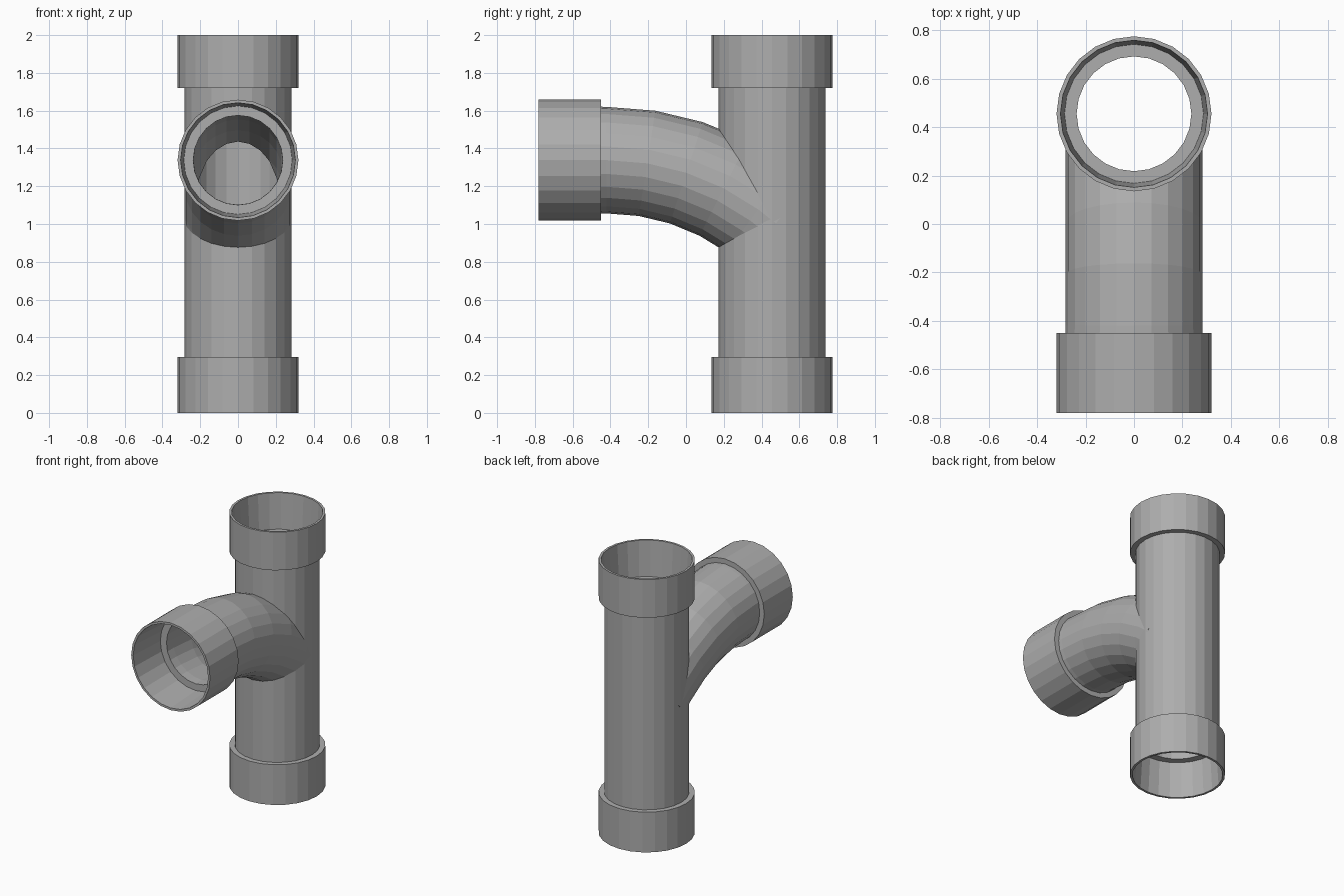
import bpy
import bmesh
from math import sin, cos, radians, tau
from mathutils import Vector

cube = bpy.data.objects.get("Cube")
if cube:
    bpy.data.objects.remove(cube, do_unlink=True)

SIDES = 24
AXIS_Y, BRANCH_Z = 0.455, 1.338
PIPE, COLLAR, BORE = 0.283, 0.32, 0.237
SOCKET, MOUTH = 0.287, 0.304

grey = bpy.data.materials.new("pipe grey")
grey.use_nodes = True
grey.diffuse_color = (0.42, 0.42, 0.42, 1)
grey.node_tree.nodes["Principled BSDF"].inputs["Base Color"].default_value = grey.diffuse_color


def loft(name, rings):
    """Closed solid through rings of (y, z, tilt of the ring's second axis, radius)."""
    bm = bmesh.new()
    loops = []
    for y, z, tilt, r in rings:
        across = Vector((0, cos(tilt), sin(tilt)))
        loops.append([bm.verts.new(Vector((r * cos(tau * i / SIDES), y, z))
                                   + across * r * sin(tau * i / SIDES))
                      for i in range(SIDES)])
    for a, b in zip(loops, loops[1:]):
        for i in range(SIDES):
            j = (i + 1) % SIDES
            bm.faces.new((a[i], a[j], b[j], b[i]))
    bm.faces.new(loops[0])
    bm.faces.new(loops[-1])
    bmesh.ops.recalc_face_normals(bm, faces=bm.faces)
    mesh = bpy.data.meshes.new(name)
    bm.to_mesh(mesh)
    bm.free()
    mesh.materials.append(grey)
    obj = bpy.data.objects.new(name, mesh)
    bpy.context.collection.objects.link(obj)
    return obj


def combine(target, other, operation):
    """Apply a boolean and discard the second solid."""
    mod = target.modifiers.new("join", 'BOOLEAN')
    mod.operation, mod.solver, mod.object = operation, 'EXACT', other
    bpy.context.view_layer.objects.active = target
    bpy.ops.object.modifier_apply(modifier=mod.name)
    bpy.data.objects.remove(other, do_unlink=True)


def upright(profile):
    return [(AXIS_Y, z, 0, r) for z, r in profile]


def branch(profile, radius):
    """Straight rings along y, then a bend curving down into the main pipe."""
    rings = [(y, BRANCH_Z, radians(90), r) for y, r in profile]
    start, bend = -0.42, 1.365
    for angle in (0, 9, 18, 27, 36, 41):
        a = radians(angle)
        rings.append((start + bend * sin(a), BRANCH_Z - bend * (1 - cos(a)),
                      radians(90) - a, radius))
    return rings


# Outer walls with their collars
fitting = loft("pipe_tee", upright([
    (0, COLLAR), (0.295, COLLAR), (0.295, PIPE),
    (1.72, PIPE), (1.72, COLLAR), (2, COLLAR)]))
arm = loft("branch_wall", branch([(-0.78, COLLAR), (-0.45, COLLAR), (-0.45, PIPE)], PIPE - 0.001))
combine(fitting, arm, 'UNION')

# Hollow inside: tapered sockets and the bore, slightly overshooting the open ends
hollow = loft("main_bore", upright([
    (-0.02, MOUTH + 0.001), (0.26, SOCKET), (0.26, BORE),
    (1.74, BORE), (1.74, SOCKET), (2.02, MOUTH + 0.001)]))
arm_bore = loft("branch_bore", branch(
    [(-0.8, MOUTH + 0.001), (-0.49, SOCKET), (-0.49, BORE)], BORE - 0.001))
combine(hollow, arm_bore, 'UNION')
combine(fitting, hollow, 'DIFFERENCE')

# Crisp flat facets in a single colour
fitting.data.materials.clear()
fitting.data.materials.append(grey)
for face in fitting.data.polygons:
    face.use_smooth = False
    face.material_index = 0
